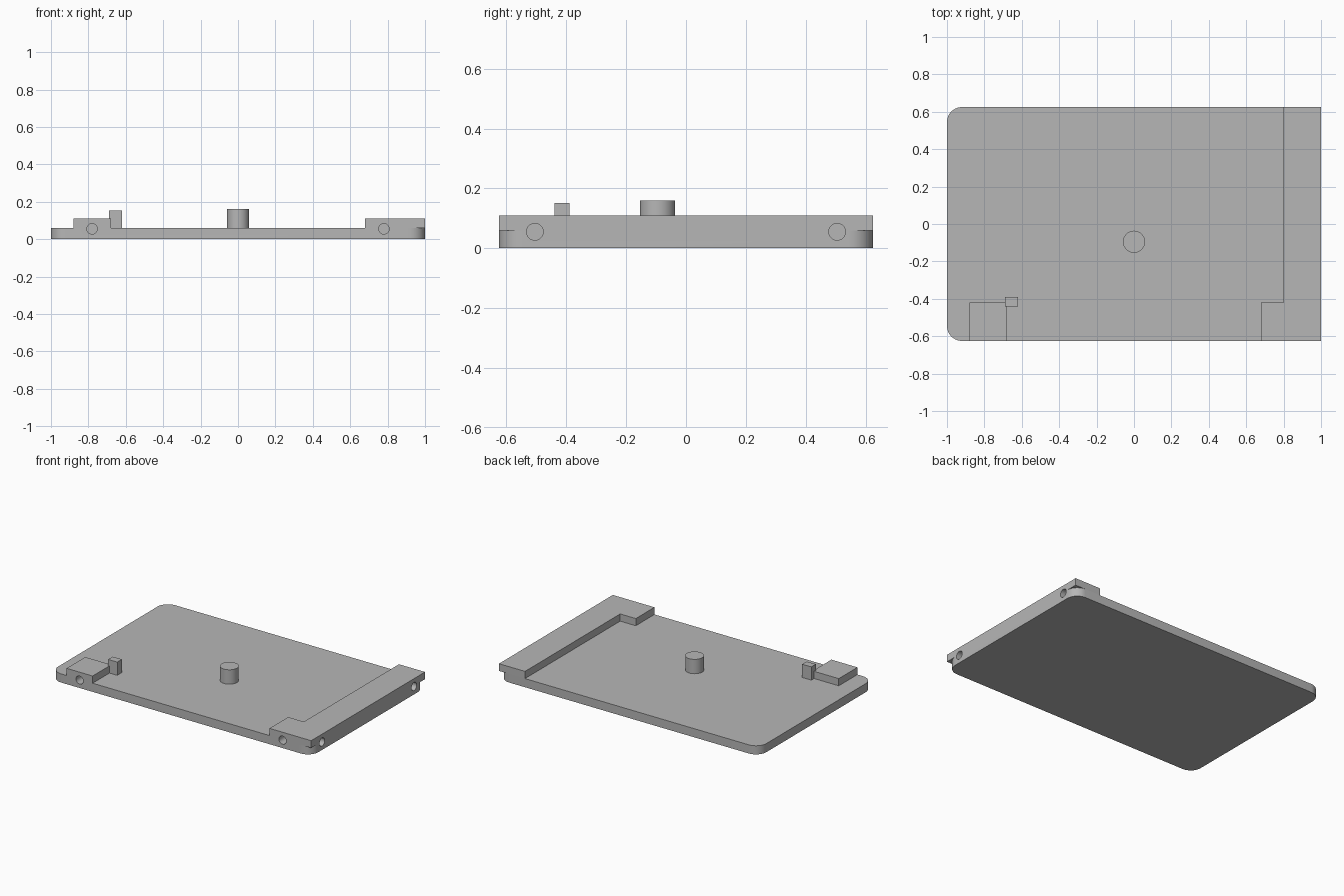
import bpy, bmesh, math
from mathutils import Matrix

if "Cube" in bpy.data.objects:
    bpy.data.objects.remove(bpy.data.objects["Cube"])

HX, HY = 1.0, 0.625        # half size of the plate
T, STEP = 0.06, 0.11       # plate top, raised block top

grey = bpy.data.materials.new("light_grey")
grey.diffuse_color = (0.47, 0.47, 0.47, 1)
grey.use_nodes = True
grey.node_tree.nodes["Principled BSDF"].inputs["Base Color"].default_value = grey.diffuse_color


def finish(name, bm):
    bmesh.ops.recalc_face_normals(bm, faces=bm.faces)
    mesh = bpy.data.meshes.new(name)
    bm.to_mesh(mesh)
    bm.free()
    mesh.materials.append(grey)
    ob = bpy.data.objects.new(name, mesh)
    bpy.context.collection.objects.link(ob)
    return ob


def prism(name, outline, z0, z1):
    """Extrude a flat outline from z0 to z1."""
    bm = bmesh.new()
    face = bm.faces.new([bm.verts.new((x, y, z0)) for x, y in outline])
    ext = bmesh.ops.extrude_face_region(bm, geom=[face])
    top = [v for v in ext["geom"] if isinstance(v, bmesh.types.BMVert)]
    bmesh.ops.translate(bm, verts=top, vec=(0, 0, z1 - z0))
    return finish(name, bm)


def rect(x0, x1, y0, y1):
    return [(x0, y0), (x1, y0), (x1, y1), (x0, y1)]


def circle(cx, cy, r, n=48):
    return [(cx + r * math.cos(2 * math.pi * i / n),
             cy + r * math.sin(2 * math.pi * i / n)) for i in range(n)]


def rounded_rect(hx, hy, r, n=10):
    pts = []
    for q, (sx, sy) in enumerate([(1, 1), (-1, 1), (-1, -1), (1, -1)]):
        for i in range(n + 1):
            a = (q + i / n) * math.pi / 2
            pts.append((sx * (hx - r) + r * math.cos(a),
                        sy * (hy - r) + r * math.sin(a)))
    return pts


# Base plate with rounded corners
plate = prism("base_plate", rounded_rect(HX, HY, 0.08), 0, T)

# Raised L-shaped edge rail with square corners
rail = prism("edge_rail", [(0.8, HY), (0.8, -0.42), (0.68, -0.42),
                           (0.68, -HY), (HX, -HY), (HX, HY)], T, STEP)

# Front block, small post beside it, and round peg
block = prism("front_block", rect(-0.88, -0.68, -HY, -0.42), T, STEP)
post = prism("small_post", rect(-0.69, -0.62, -0.44, -0.39), T, 0.152)
peg = prism("round_peg", circle(0, -0.095, 0.059), T, 0.16)

# Screw holes: two in the front edge, two in the right edge
bm = bmesh.new()
for s in (-1, 1):
    for loc, axis in (((s * 0.78, -HY, 0.055), 'X'), ((HX, s * 0.505, 0.055), 'Y')):
        bmesh.ops.create_cone(
            bm, cap_ends=True, segments=32, radius1=0.028, radius2=0.028, depth=0.3,
            matrix=Matrix.Translation(loc) @ Matrix.Rotation(math.pi / 2, 4, axis))
cutter = finish("hole_cutter", bm)
cutter.hide_render = True

for ob in (plate, rail, block):
    mod = ob.modifiers.new("holes", 'BOOLEAN')
    mod.operation = 'DIFFERENCE'
    mod.solver = 'EXACT'
    mod.object = cutter
    bpy.context.view_layer.objects.active = ob
    bpy.ops.object.modifier_apply(modifier=mod.name)
bpy.data.objects.remove(cutter)

# Smooth the round surfaces, keep the edges crisp
bpy.ops.object.select_all(action='DESELECT')
for ob in (plate, rail, block, post, peg):
    ob.select_set(True)
bpy.context.view_layer.objects.active = plate
bpy.ops.object.shade_smooth_by_angle(angle=math.radians(30))
